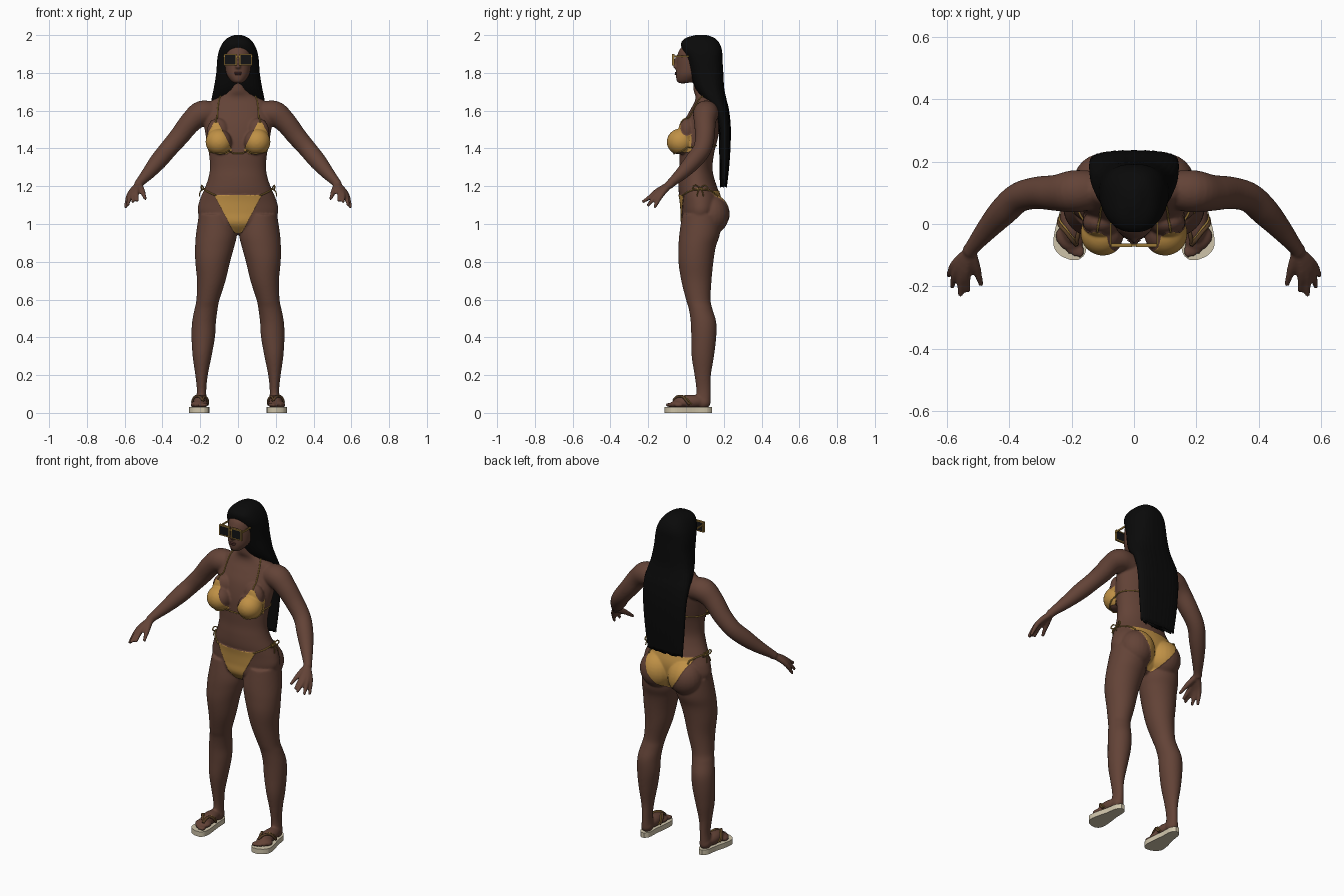
import bpy, bmesh, math, random
from mathutils import Vector, Matrix
from mathutils.bvhtree import BVHTree

random.seed(4)
if "Cube" in bpy.data.objects:
    bpy.data.objects.remove(bpy.data.objects["Cube"])


def material(name, rgb):
    m = bpy.data.materials.new(name)
    m.use_nodes = True
    m.diffuse_color = (*rgb, 1)
    m.node_tree.nodes["Principled BSDF"].inputs["Base Color"].default_value = (*rgb, 1)
    return m


SKIN = material("brown skin", (0.125, 0.056, 0.038))
GOLD = material("gold cloth", (0.52, 0.28, 0.06))
CHAIN = material("dark gold", (0.32, 0.19, 0.04))
HAIR = material("black hair", (0.003, 0.003, 0.003))
LENS = material("black lens", (0.006, 0.006, 0.007))
CREAM = material("cream sole", (0.62, 0.55, 0.40))
LIP = material("lip brown", (0.10, 0.036, 0.03))
STRAP = material("strap brown", (0.10, 0.05, 0.02))


def resample(rows, n):
    """Catmull-Rom curve through tuples of any length, n steps per span."""
    out = []
    for i in range(len(rows) - 1):
        p = [rows[max(i - 1, 0)], rows[i], rows[i + 1], rows[min(i + 2, len(rows) - 1)]]
        for k in range(n):
            t = k / n
            out.append([0.5 * (2 * b + (c - a) * t + (2 * a - 5 * b + 4 * c - d) * t * t
                               + (3 * b - a - 3 * c + d) * t ** 3) for a, b, c, d in zip(*p)])
    return out + [list(rows[-1])]


def skin_rings(bm, rings):
    rings = [[bm.verts.new(p) for p in r] for r in rings]
    for r, s in zip(rings, rings[1:]):
        for i in range(len(r)):
            j = (i + 1) % len(r)
            bm.faces.new((r[i], r[j], s[j], s[i]))
    bm.faces.new(rings[0][::-1])
    bm.faces.new(rings[-1])
    return rings


def loft(bm, rows, sides=40, power=2.0, steps=5):
    """Stack of level rings; a row is z, front y, back y, inner x, outer x."""
    rings = []
    for z, y0, y1, x0, x1 in resample(rows, steps):
        ring = []
        for i in range(sides):
            a = math.tau * i / sides
            c, s = math.cos(a), math.sin(a)
            c, s = [math.copysign(abs(v) ** (2 / power), v) for v in (c, s)]
            ring.append(((x0 + x1) / 2 + c * (x1 - x0) / 2, (y0 + y1) / 2 + s * (y1 - y0) / 2, z))
        rings.append(ring)
    return skin_rings(bm, rings)


def tube(bm, rows, sides=16, steps=5):
    """Round limb; a row is x, y, z, radius."""
    rows = resample(rows, steps)
    pts = [Vector(r[:3]) for r in rows]
    side, rings = Vector((0.31, 0.22, 0.93)), []
    for i, p in enumerate(pts):
        t = (pts[min(i + 1, len(pts) - 1)] - pts[max(i - 1, 0)]).normalized()
        side = (side - t * side.dot(t)).normalized()
        up = t.cross(side)
        angles = [math.tau * k / sides for k in range(sides)]
        rings.append([p + (side * math.cos(a) + up * math.sin(a)) * rows[i][3] for a in angles])
    skin_rings(bm, rings)


def blob(bm, centre, radii):
    m = Matrix.Translation(centre) @ Matrix.Diagonal((*radii, 1))
    bmesh.ops.create_uvsphere(bm, u_segments=24, v_segments=16, radius=1, matrix=m)


def box(bm, centre, size):
    m = Matrix.Translation(centre) @ Matrix.Diagonal((*size, 1))
    bmesh.ops.create_cube(bm, size=1, matrix=m)


def mirror(bm):
    copy = bmesh.ops.duplicate(bm, geom=bm.verts[:] + bm.edges[:] + bm.faces[:])["geom"]
    bmesh.ops.scale(bm, vec=(-1, 1, 1), verts=[g for g in copy if isinstance(g, bmesh.types.BMVert)])


def finish(bm, name, mats, smooth=True):
    bmesh.ops.recalc_face_normals(bm, faces=bm.faces[:])
    me = bpy.data.meshes.new(name)
    bm.to_mesh(me)
    bm.free()
    ob = bpy.data.objects.new(name, me)
    bpy.context.collection.objects.link(ob)
    for m in mats:
        me.materials.append(m)
    if smooth:
        me.shade_smooth()
    return ob


# Limbs, one side, then mirrored
bm = bmesh.new()
loft(bm, [(.05, .05, .13, .165, .225), (.12, .055, .13, .168, .218), (.2, .045, .132, .16, .226),
          (.3, .03, .148, .14, .24), (.4, .028, .16, .122, .246), (.48, .025, .16, .117, .243),
          (.55, .015, .14, .108, .23), (.6, 0, .13, .098, .22), (.7, -.025, .135, .066, .217),
          (.8, -.04, .145, .042, .226), (.88, -.04, .158, .02, .227), (.95, -.035, .18, .006, .222),
          (1.05, -.02, .185, .02, .207)])
tube(bm, [(.12, .11, 1.58, .06), (.19, .105, 1.585, .068), (.25, .1, 1.54, .058), (.31, .1, 1.465, .052),
          (.37, .085, 1.395, .048), (.42, .04, 1.335, .046), (.47, -.015, 1.275, .036),
          (.515, -.07, 1.225, .025), (.53, -.09, 1.205, .024)], sides=28)
for knuckle, tip in [((.575, -.13, 1.155), (.596, -.168, 1.085)), ((.567, -.147, 1.16), (.585, -.205, 1.095)),
                     ((.553, -.157, 1.165), (.557, -.232, 1.115)), ((.538, -.157, 1.17), (.532, -.218, 1.12)),
                     ((.507, -.14, 1.175), (.49, -.198, 1.13))]:
    tube(bm, [(.525, -.085, 1.21, .018), (*knuckle, .015), (*tip, .008)])
blob(bm, (.195, .09, .055), (.032, .04, .035))
blob(bm, (.2, .02, .06), (.038, .085, .036))
blob(bm, (.203, -.04, .046), (.046, .045, .021))
for i in range(5):
    blob(bm, (.172 + .018 * i, -.087 + .003 * i * i, .042), (.012 - .001 * i, .022, .012))
blob(bm, (.095, .135, 1.05), (.1, .093, .105))
blob(bm, (.1, -.03, 1.435), (.068, .068, .066))
blob(bm, (.105, .005, 1.49), (.06, .042, .07))
mirror(bm)

# Torso, neck and head
loft(bm, [(z, f, b, -w, w) for z, f, b, w in [
    (.945, .03, .11, .03), (1, -.02, .16, .17), (1.06, -.025, .18, .212), (1.12, -.03, .185, .205),
    (1.18, -.04, .17, .18), (1.24, -.04, .15, .158), (1.3, -.035, .14, .148), (1.38, -.035, .15, .155),
    (1.46, -.03, .17, .17), (1.54, -.01, .185, .18), (1.6, .02, .185, .172), (1.645, .045, .17, .15),
    (1.675, .05, .15, .095), (1.71, .04, .14, .055), (1.78, .04, .14, .05)]], sides=64)
loft(bm, [(z, f, b, -w, w) for z, f, b, w in [
    (1.745, -.035, 0, .018), (1.758, -.049, .05, .038), (1.79, -.054, .09, .06), (1.83, -.052, .11, .068),
    (1.88, -.048, .13, .072), (1.92, -.036, .13, .068), (1.95, -.01, .12, .05)]])
blob(bm, (0, -.056, 1.834), (.015, .014, .012))
blob(bm, (0, -.05, 1.86), (.009, .012, .03))
body = finish(bm, "body", [SKIN, GOLD])

# Blend the overlapping parts into one skin
remesh = body.modifiers.new("blend", 'REMESH')
remesh.mode, remesh.voxel_size = 'VOXEL', 0.006
soften = body.modifiers.new("soften", 'SMOOTH')
soften.factor, soften.iterations = 0.5, 5
graph = bpy.context.evaluated_depsgraph_get()
blended = bpy.data.meshes.new_from_object(body.evaluated_get(graph))
body.modifiers.clear()
body.data = blended
blended.materials.clear()
for m in (SKIN, GOLD):
    blended.materials.append(m)
bm = bmesh.new()
bm.from_mesh(blended)
for f in bm.faces:
    f.material_index = 0


def panel(poly, y0, y1):
    """Cut a convex outline through the skin along y and colour its inside."""
    poly = [Vector((x, 0, z)) for x, z in poly]
    mid = sum(poly, Vector()) / len(poly)
    planes = []
    for a, b in zip(poly, poly[1:] + poly[:1]):
        n = (b - a).cross(Vector((0, 1, 0))).normalized()
        planes.append((a, n if n.dot(mid - a) > 0 else -n))

    def inside(f, slack):
        c = f.calc_center_median()
        return y0 < c.y < y1 and all((c - a).dot(n) > -slack for a, n in planes)
    for a, n in planes:
        faces = [f for f in bm.faces if inside(f, .015)]
        geom = faces + list({e for f in faces for e in f.edges}) + list({v for f in faces for v in f.verts})
        bmesh.ops.bisect_plane(bm, geom=geom, dist=1e-5, plane_co=a, plane_no=n)
    for f in bm.faces:
        if inside(f, 0):
            f.material_index = 1


# Swimwear cups and briefs
for s in (1, -1):
    panel([(s * x, z) for x, z in [(.105, 1.535), (.128, 1.535), (.175, 1.44), (.155, 1.385),
                                   (.06, 1.372), (.032, 1.39)]], -.2, .03)
panel([(-.125, 1.155), (.125, 1.155), (.065, 1.04), (.02, .955), (-.02, .955), (-.065, 1.04)], -.2, .07)
panel([(-.15, 1.175), (.15, 1.175), (.1, 1.06), (.025, .955), (-.025, .955), (-.1, 1.06)], .07, .3)
bm.normal_update()
for v in {v for f in bm.faces if f.material_index for v in f.verts}:
    v.co += v.normal * .004
bm.to_mesh(blended)
blended.shade_smooth()
surface = BVHTree.FromBMesh(bm)
bm.free()


def string(bm, pts, r, snap=True):
    rows = []
    for p in resample(pts, 8):
        p = Vector(p)
        if snap:
            spot, normal, _, _ = surface.find_nearest(p)
            p = spot + normal * r * .6
        rows.append((*p, r))
    tube(bm, rows, sides=8, steps=1)


# Halter, band and hip ties
bm = bmesh.new()
string(bm, [(.116, -.02, 1.53), (.11, .03, 1.6), (.1, .07, 1.67), (.07, .13, 1.68), (0, .16, 1.68)], .0035)
string(bm, [(0, -.05, 1.375), (.06, -.06, 1.374), (.11, -.06, 1.376), (.15, -.02, 1.39), (.17, .05, 1.41),
            (.13, .14, 1.41), (0, .18, 1.41)], .0035)
string(bm, [(.12, -.03, 1.15), (.16, .01, 1.17), (.19, .07, 1.19), (.17, .13, 1.185), (.14, .18, 1.17)], .004)
for d in (-1, 1):
    string(bm, [(.182, .075, 1.19), (.192, .075 + d * .025, 1.205), (.194, .075 + d * .04, 1.19),
                (.19, .075 + d * .02, 1.18), (.182, .075, 1.19)], .0035, False)
    string(bm, [(.182, .075, 1.19), (.2, .075 + d * .012, 1.17), (.205, .075 + d * .018, 1.145)], .003, False)
mirror(bm)
finish(bm, "swimwear_strings", [CHAIN])

# Sandals: sole and straps
bm = bmesh.new()
outline = resample([(.138, .185, .205), (.11, .166, .226), (.05, .163, .236), (-.02, .155, .254),
                    (-.07, .152, .258), (-.1, .16, .238), (-.115, .178, .205)], 4)
loop = [(a, y) for y, a, b in outline] + [(b, y) for y, a, b in outline[::-1]]
skin_rings(bm, [[(x, y, z) for x, y in loop] for z in (0, .03)])
mirror(bm)
finish(bm, "sandal_soles", [CREAM], smooth=False)
for name, mat, r, shift in [("sandal_straps", STRAP, .007, 0), ("strap_trim", CHAIN, .0035, .012)]:
    bm = bmesh.new()
    for x in (.155, .25):
        string(bm, [(.184, -.07 + shift, .07), ((x + .19) / 2, -.025 + shift, .09), (x, .02 + shift, .04)], r)
    mirror(bm)
    finish(bm, name, [mat])

# Long hair with strand ridges and a ragged hem
bm = bmesh.new()
rings = loft(bm, [(z, f, b, -w, w) for z, f, b, w in [
    (1.2, .178, .215, .115), (1.35, .175, .23, .13), (1.5, .17, .235, .14), (1.6, .14, .226, .144),
    (1.66, .09, .212, .14), (1.72, .05, .2, .128), (1.8, .022, .196, .115), (1.87, .002, .192, .11),
    (1.92, -.02, .19, .1), (1.96, -.025, .175, .08), (1.985, 0, .15, .055), (2, .05, .11, .02)]],
    sides=96, power=2.5)
for ring in rings:
    for i, v in enumerate(ring):
        ridge = .0025 * math.cos(i * math.tau / 6) * min(1, max(0, (1.95 - v.co.z) * 4))
        v.co.y += math.copysign(ridge, v.co.y - .15)
for v in rings[0]:
    v.co.z += random.uniform(-.008, .012)
finish(bm, "long_hair", [HAIR])

# Lips
bm = bmesh.new()
blob(bm, (0, -.052, 1.801), (.022, .007, .005))
blob(bm, (0, -.052, 1.793), (.019, .008, .005))
finish(bm, "lips", [LIP])

# Sunglasses
bm = bmesh.new()
for z in (1.841, 1.898):
    box(bm, (.04, -.068, z), (.068, .012, .006))
for x in (.009, .071):
    box(bm, (x, -.068, 1.87), (.006, .012, .06))
box(bm, (.0, -.068, 1.885), (.02, .008, .008))
box(bm, (.074, -.015, 1.888), (.005, .105, .01))
mirror(bm)
finish(bm, "glasses_frame", [CHAIN], smooth=False)
bm = bmesh.new()
box(bm, (.04, -.069, 1.87), (.058, .008, .053))
mirror(bm)
finish(bm, "glasses_lenses", [LENS], smooth=False)
